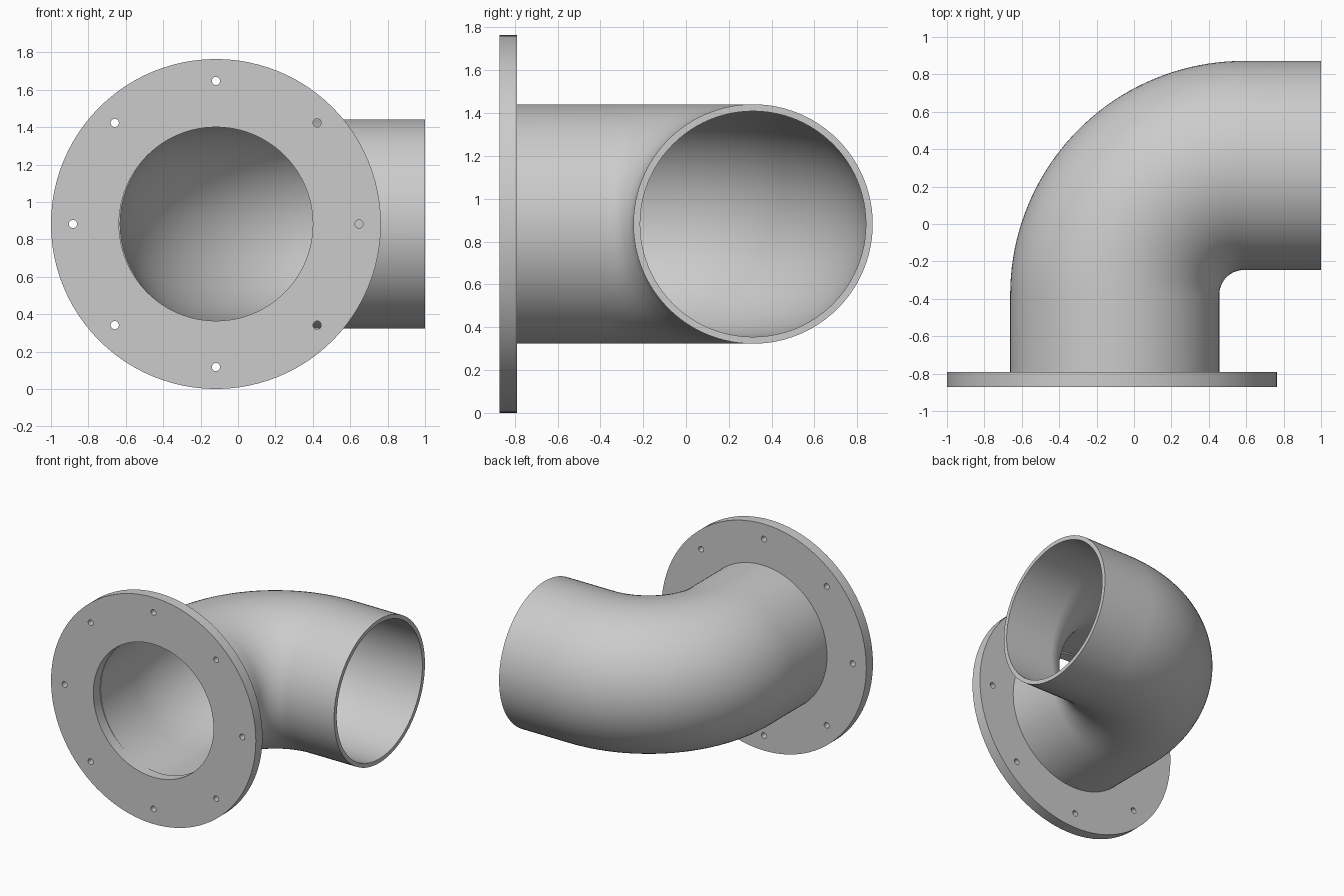
import bpy, bmesh
from math import sin, cos, pi, radians
from mathutils import Vector

cube = bpy.data.objects.get("Cube")
if cube:
    bpy.data.objects.remove(cube, do_unlink=True)

AXIS_Z = 0.882
SEGMENTS = 96

grey = bpy.data.materials.new("light grey metal")
grey.use_nodes = True
grey.diffuse_color = (0.6, 0.6, 0.6, 1)
grey.node_tree.nodes["Principled BSDF"].inputs["Base Color"].default_value = (0.6, 0.6, 0.6, 1)


def smooth(obj):
    bpy.ops.object.select_all(action="DESELECT")
    bpy.context.view_layer.objects.active = obj
    obj.select_set(True)
    bpy.ops.object.shade_smooth_by_angle(angle=radians(30))


def add_object(name, data):
    obj = bpy.data.objects.new(name, data)
    bpy.context.collection.objects.link(obj)
    data.materials.append(grey)
    return obj


# Elbow pipe: hollow section swept along straight, quarter bend, straight
def build_elbow(outer, inner, start, end, bend_centre, bend_radius, steps=40):
    cx, cy = bend_centre
    path = [(Vector((cx - bend_radius, start, AXIS_Z)), Vector((-1, 0, 0)))]
    for i in range(steps + 1):
        a = pi / 2 * i / steps
        out = Vector((-cos(a), sin(a), 0))
        path.append((Vector((cx, cy, AXIS_Z)) + out * bend_radius, out))
    path.append((Vector((end, cy + bend_radius, AXIS_Z)), Vector((0, 1, 0))))

    bm = bmesh.new()
    up = Vector((0, 0, 1))
    angles = [2 * pi * k / SEGMENTS for k in range(SEGMENTS)]

    def rings(radius):
        return [[bm.verts.new(p + (side * cos(a) + up * sin(a)) * radius) for a in angles]
                for p, side in path]

    def bridge(r1, r2):
        for k in range(SEGMENTS):
            n = (k + 1) % SEGMENTS
            bm.faces.new((r1[k], r1[n], r2[n], r2[k]))

    # Outer skin forward, inner skin back, closing the wall at both ends
    loop = rings(outer) + rings(inner)[::-1]
    for i, ring in enumerate(loop):
        bridge(ring, loop[(i + 1) % len(loop)])
    bmesh.ops.recalc_face_normals(bm, faces=bm.faces)
    mesh = bpy.data.meshes.new("elbow_pipe")
    bm.to_mesh(mesh)
    bm.free()
    smooth(add_object("elbow_pipe", mesh))


# Flange: filled disc outline with bore and bolt holes, extruded
def build_flange(radius, bore, bolt_circle, bolt_radius, bolts, centre, thickness):
    curve = bpy.data.curves.new("flange_outline", "CURVE")
    curve.dimensions = "2D"
    curve.fill_mode = "BOTH"
    curve.extrude = thickness / 2

    def circle(x, y, r, count):
        spline = curve.splines.new("POLY")
        spline.points.add(count - 1)
        for k, point in enumerate(spline.points):
            a = 2 * pi * k / count
            point.co = (x + r * cos(a), y + r * sin(a), 0, 1)
        spline.use_cyclic_u = True

    circle(0, 0, radius, SEGMENTS)
    circle(0, 0, bore, SEGMENTS)
    for k in range(bolts):
        a = 2 * pi * k / bolts
        circle(bolt_circle * cos(a), bolt_circle * sin(a), bolt_radius, 20)

    outline = bpy.data.objects.new("flange_outline", curve)
    bpy.context.collection.objects.link(outline)
    bpy.context.view_layer.update()
    evaluated = outline.evaluated_get(bpy.context.evaluated_depsgraph_get())
    bm = bmesh.new()
    bm.from_mesh(evaluated.to_mesh())
    evaluated.to_mesh_clear()
    bpy.data.objects.remove(outline, do_unlink=True)
    bmesh.ops.remove_doubles(bm, verts=bm.verts, dist=0.0001)
    bmesh.ops.recalc_face_normals(bm, faces=bm.faces)
    mesh = bpy.data.meshes.new("flange")
    bm.to_mesh(mesh)
    bm.free()
    flange = add_object("flange", mesh)
    flange.rotation_euler.x = pi / 2
    flange.location = centre
    smooth(flange)


build_elbow(outer=0.559, inner=0.527, start=-0.79, end=1.0,
            bend_centre=(0.588, -0.378), bend_radius=0.691)
build_flange(radius=0.882, bore=0.518, bolt_circle=0.765, bolt_radius=0.022, bolts=8,
             centre=(-0.118, -0.831, AXIS_Z), thickness=0.082)
